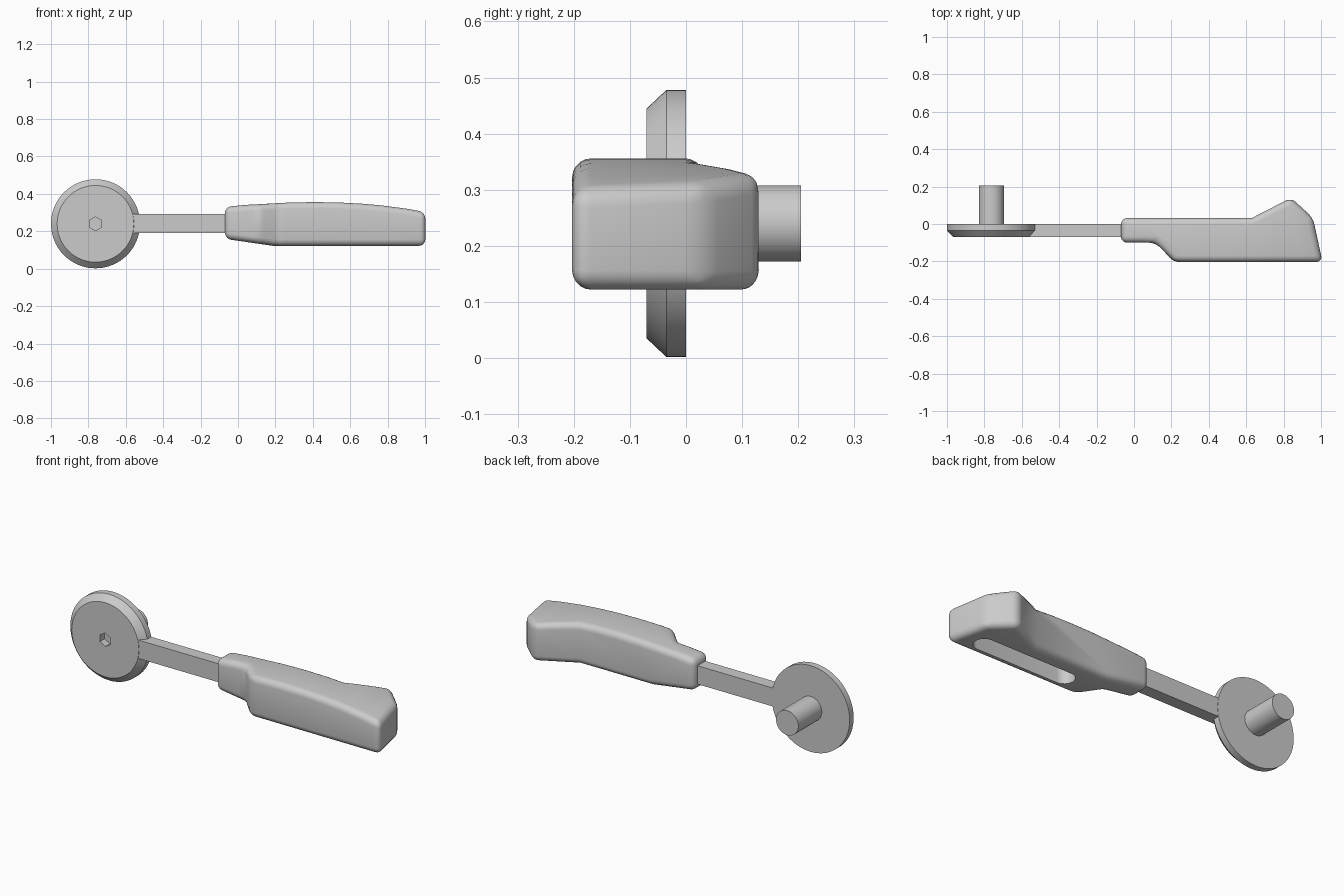
import bpy, bmesh
from math import sin, cos, pi

if "Cube" in bpy.data.objects:
    bpy.data.objects.remove(bpy.data.objects["Cube"])


def finish(bm, name):
    bmesh.ops.recalc_face_normals(bm, faces=bm.faces)
    me = bpy.data.meshes.new(name)
    bm.to_mesh(me)
    bm.free()
    ob = bpy.data.objects.new(name, me)
    bpy.context.collection.objects.link(ob)
    return ob


def loft(name, rings):
    """Closed solid through rings of 3D points."""
    bm = bmesh.new()
    vs = [[bm.verts.new(p) for p in r] for r in rings]
    n = len(vs[0])
    for a, b in zip(vs, vs[1:]):
        for i in range(n):
            j = (i + 1) % n
            bm.faces.new((a[i], a[j], b[j], b[i]))
    bm.faces.new(vs[0])
    bm.faces.new(vs[-1])
    return finish(bm, name)


def turned(name, sections, n=64, cx=-0.762, cz=0.24):
    """Solid of revolution about a y axis; sections are (y, radius)."""
    return loft(name, [[(cx + r * sin(2 * pi * i / n), y, cz + r * cos(2 * pi * i / n))
                        for i in range(n)] for y, r in sections])


def activate(ob):
    bpy.ops.object.select_all(action='DESELECT')
    ob.select_set(True)
    bpy.context.view_layer.objects.active = ob


def apply_mod(ob, kind, **props):
    activate(ob)
    m = ob.modifiers.new(kind.title(), kind)
    for k, v in props.items():
        setattr(m, k, v)
    bpy.ops.object.modifier_apply(modifier=m.name)


def boolean(ob, cutter, op):
    cutter.hide_render = True
    apply_mod(ob, 'BOOLEAN', operation=op, object=cutter, solver='EXACT')
    bpy.data.objects.remove(cutter)


def smooth(ob):
    activate(ob)
    bpy.ops.object.shade_smooth_by_angle(angle=0.52)


# chamfered disc with a hexagonal socket in its front
disc = turned("disc", [(0, 0.238), (-0.035, 0.238), (-0.07, 0.205)])
boolean(disc, turned("socket_cutter", [(-0.1, 0.037), (-0.03, 0.037)], n=6), 'DIFFERENCE')
smooth(disc)

# pin on the back of the disc
smooth(turned("pin", [(-0.02, 0.068), (0.205, 0.068)], n=48))

# flat arm
loft("arm", [[(x, -0.069, 0.19), (x, -0.001, 0.19), (x, -0.001, 0.292), (x, -0.069, 0.292)]
             for x in (-0.6, 0.0)])

# handle: plan outline intersected with its side profile, then rounded
plan = [(-0.07, 0.032), (0.63, 0.032), (0.84, 0.14), (0.957, 0.033), (1.008, -0.203),
        (0.215, -0.203), (0.115, -0.1), (-0.07, -0.1)]
side = [(-0.2, 0.178), (0.19, 0.122), (1.1, 0.122), (1.1, 0.285), (0.9, 0.321), (0.77, 0.338),
        (0.67, 0.347), (0.54, 0.354), (0.41, 0.356), (0.28, 0.354), (0.04, 0.341), (-0.2, 0.318)]
handle = loft("handle", [[(x, y, z) for x, y in plan] for z in (0.0, 0.5)])
boolean(handle, loft("profile_cutter", [[(x, y, z) for x, z in side] for y in (-0.5, 0.5)]),
        'INTERSECT')
apply_mod(handle, 'BEVEL', width=0.038, segments=5, limit_method='ANGLE', angle_limit=0.56)

# round-ended slot in the underside of the handle
r, cy = 0.055, -0.105
slot = [(xc + r * cos(a0 + pi * i / 12), cy + r * sin(a0 + pi * i / 12))
        for xc, a0 in ((0.85, -pi / 2), (0.35, pi / 2)) for i in range(13)]
boolean(handle, loft("slot_cutter", [[(x, y, z) for x, y in slot] for z in (0.0, 0.24)]),
        'DIFFERENCE')
smooth(handle)
